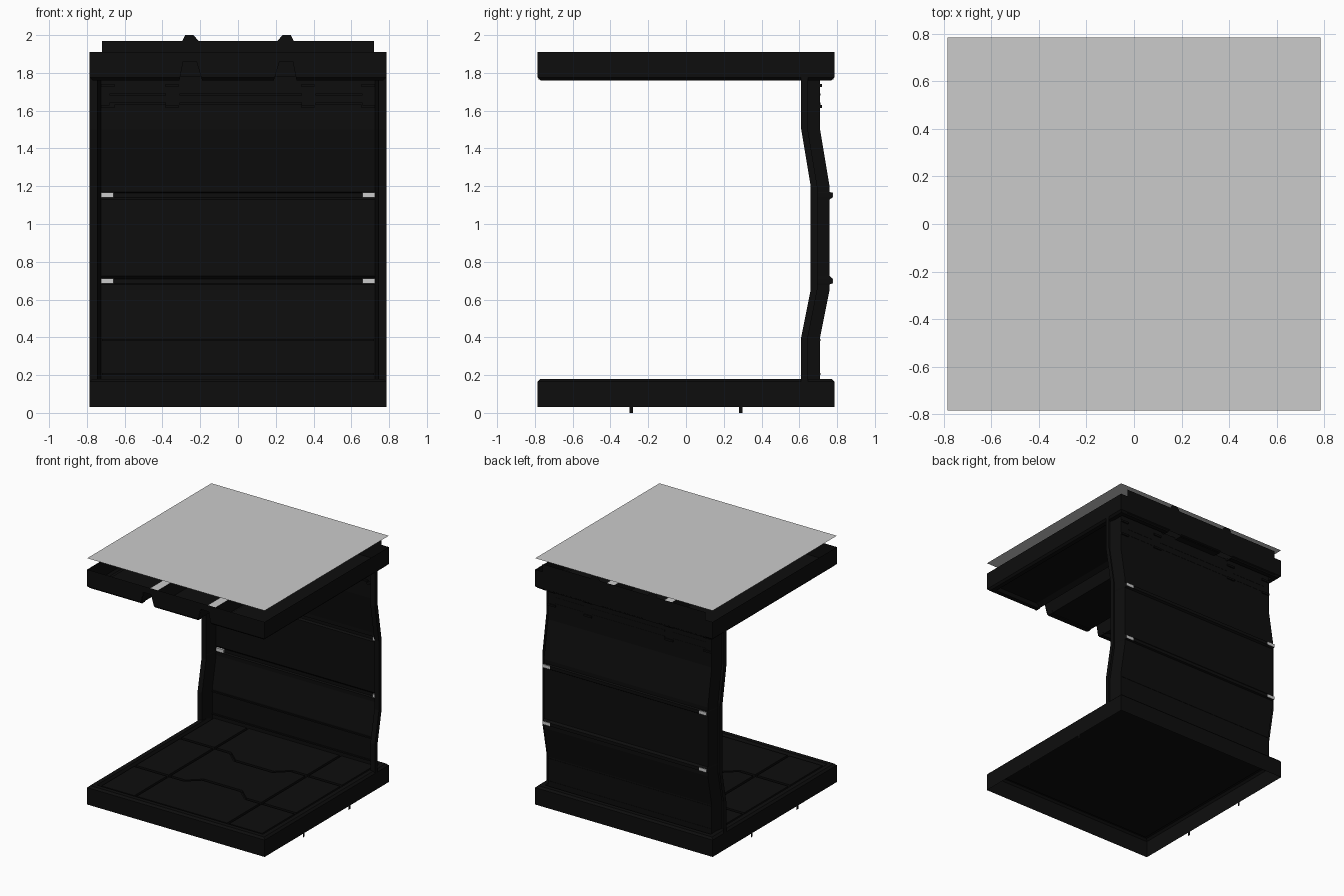
import bpy, bmesh
from mathutils import Vector

if "Cube" in bpy.data.objects:
    bpy.data.objects.remove(bpy.data.objects["Cube"])

black = bpy.data.materials.new("dark_metal")
black.diffuse_color = (0.004, 0.004, 0.004, 1)
black.use_nodes = True
black.node_tree.nodes["Principled BSDF"].inputs["Base Color"].default_value = black.diffuse_color


def finish(name, bm, dark=True):
    me = bpy.data.meshes.new(name)
    bm.to_mesh(me)
    bm.free()
    ob = bpy.data.objects.new(name, me)
    bpy.context.collection.objects.link(ob)
    if dark:
        me.materials.append(black)
    return ob


def grid(bm, rows, closed=False):
    """Skin a list of equally long point rows."""
    vs = [[bm.verts.new(p) for p in r] for r in rows]
    for a, b in zip(vs, vs[1:]):
        n = len(a)
        for i in range(n if closed else n - 1):
            j = (i + 1) % n
            bm.faces.new((a[i], a[j], b[j], b[i]))
    return vs


def square_rim(rings, fill=False):
    bm = bmesh.new()
    rows = [[(-h, -h, z), (h, -h, z), (h, h, z), (-h, h, z)] for h, z in rings]
    vs = grid(bm, rows, True)
    if fill:
        bm.faces.new(vs[-1])
    return bm


def sheet(name, polys, dark=True):
    bm = bmesh.new()
    for p in polys:
        bm.faces.new([bm.verts.new(q) for q in p])
    return finish(name, bm, dark)


def boxes(name, items, dark=True):
    """Boxes given as (x0, x1, y0, y1, z0, z1)."""
    bm = bmesh.new()
    for x0, x1, y0, y1, z0, z1 in items:
        r = bmesh.ops.create_cube(bm, size=1)
        for v in r["verts"]:
            v.co = Vector((x1 if v.co.x > 0 else x0, y1 if v.co.y > 0 else y0,
                           z1 if v.co.z > 0 else z0))
    return finish(name, bm, dark)


# Floor: open-bottomed tray with a chamfered rim
finish("floor_tray", square_rim([(.785, .03), (.785, .165), (.77, .18), (.735, .18),
                                 (.72, .15)], True))

# Floor tiles: three rows with stepped seams
G = .012
X = [-.71, -.27, -.17, .17, .27, .71]
STEP = [.29, .29, .2, .2, .29, .29]
bm = bmesh.new()


def tile(lo, hi):
    pts = [(x, y, .17) for x, y in lo] + [(x, y, .17) for x, y in reversed(hi)]
    f = bm.faces.new([bm.verts.new(p) for p in pts])
    r = bmesh.ops.extrude_face_region(bm, geom=[f])
    for v in f.verts:
        v.co.z = .15
    bm.faces.remove(f)


def part(a, b, s, off):
    """Seam points between two x positions."""
    seam = list(zip(X, STEP))
    pts = [(a, .29)] + [p for p in seam if a < p[0] < b] + [(b, .29)]
    return [(x, s * y + off) for x, y in pts]


for a, b in ((-.71, -.42), (-.40, .40), (.42, .71)):
    tile(part(a, b, -1, G), part(a, b, 1, -G))
    for s in (-1, 1):
        edge = part(a, b, s, s * G)
        outer = [(x, s * .71) for x, _ in edge]
        tile(outer, edge) if s < 0 else tile(edge, outer)
bmesh.ops.recalc_face_normals(bm, faces=bm.faces[:])
finish("floor_tiles", bm)

# Seam tabs under the floor sides
sheet("floor_tabs", [[(x, y - .01, 0), (x, y + .01, 0), (x, y + .01, .04), (x, y - .01, .04)]
                     for x in (-.784, .784) for y in (-.29, .29)])

# Ceiling rim with channel notches in the front and back
bm = square_rim([(.785, 1.91), (.785, 1.775), (.77, 1.76), (.735, 1.76), (.72, 1.785)])
for co, no in [((s * x, 0, 1.76), (.1, 0, -s * k)) for s in (-1, 1)
               for x, k in ((.19, .03), (.31, -.02))] + [((0, 0, 1.86), (0, 0, 1))]:
    bmesh.ops.bisect_plane(bm, geom=bm.verts[:] + bm.edges[:] + bm.faces[:],
                           plane_co=co, plane_no=no)
cut = []
for f in bm.faces:
    c = f.calc_center_median()
    h = c.z - 1.76
    if abs(c.y) > .7 and c.z < 1.86 and .19 + .3 * h < abs(c.x) < .31 - .2 * h:
        cut.append(f)
bmesh.ops.delete(bm, geom=cut, context='FACES')
finish("ceiling_rim", bm)

# Ceiling panels with two channels running front to back
half = [(.19, 1.765), (.22, 1.86), (.29, 1.86), (.31, 1.765), (.35, 1.785), (.72, 1.785)]
prof = [(-x, z) for x, z in reversed(half)] + half
bm = bmesh.new()
grid(bm, [[(x, y, z) for x, z in prof] for y in (-.78, .78)])
gone = [f for f in bm.faces if f.calc_center_median().z > 1.855]
bmesh.ops.delete(bm, geom=gone, context='FACES')
finish("ceiling_panels", bm)
sheet("ceiling_lights", [[(s * .22, -.78, 1.86), (s * .29, -.78, 1.86),
                          (s * .29, .78, 1.86), (s * .22, .78, 1.86)] for s in (-1, 1)], False)

# Upright back plate above the ceiling, with two ridges reaching the roof
top = [(.21, 1.97), (.235, 2.0), (.28, 2.0), (.295, 1.97), (.72, 1.97), (.72, 1.765)]
outline = top + [(-x, z) for x, z in reversed(top)]
sheet("ceiling_back_plate", [[(x, .783, z) for x, z in outline]])

# Flat roof sheet
h = .785
sheet("roof_sheet", [[(-h, -h, 2), (h, -h, 2), (h, h, 2), (-h, h, 2)]], False)

# Wall: bent shell with side flanges and a recessed panel with two grooves
path = [(.16, .61, 0), (.40, .61, 0), (.65, .66, 0), (.68, .66, 0), (.685, .66, .015),
        (.71, .66, .015), (.725, .66, 0), (1.13, .66, 0), (1.14, .66, .015),
        (1.165, .66, .015), (1.17, .66, 0), (1.2, .66, 0), (1.5, .61, 0), (1.78, .61, 0)]
cols = [(.785, .035), (.785, 0), (.745, 0), (.725, .1)]
cols = [(-x, d) for x, d in cols] + [(x, d) for x, d in reversed(cols)]
bm = bmesh.new()
grid(bm, [[(x, y + d + (g if d == .1 else 0), z) for x, d in cols] for z, y, g in path])
finish("back_wall", bm)

# Small lights at the groove ends
boxes("wall_lights", [(min(s * .66, s * .725), max(s * .66, s * .725), .757, .778, z, z + .026)
                      for s in (-1, 1) for z in (.685, 1.14)], False)

# Rails and brackets near the top of the wall
boxes("wall_rails", [(a, b, .695, .712, z, z + .012) for z in (1.63, 1.68)
                     for a, b in ((-.68, -.38), (-.31, .34), (.41, .66))])
boxes("wall_brackets", [(x - .035, x + .035, .69, .72, z, z + .015)
                        for x in (-.69, -.35, .37, .69) for z in (1.615, 1.725)])
# Low skirting seams on the wall
boxes("wall_seams", [(-.72, .72, .70, .713, z, z + .01) for z in (.2, .38)])
